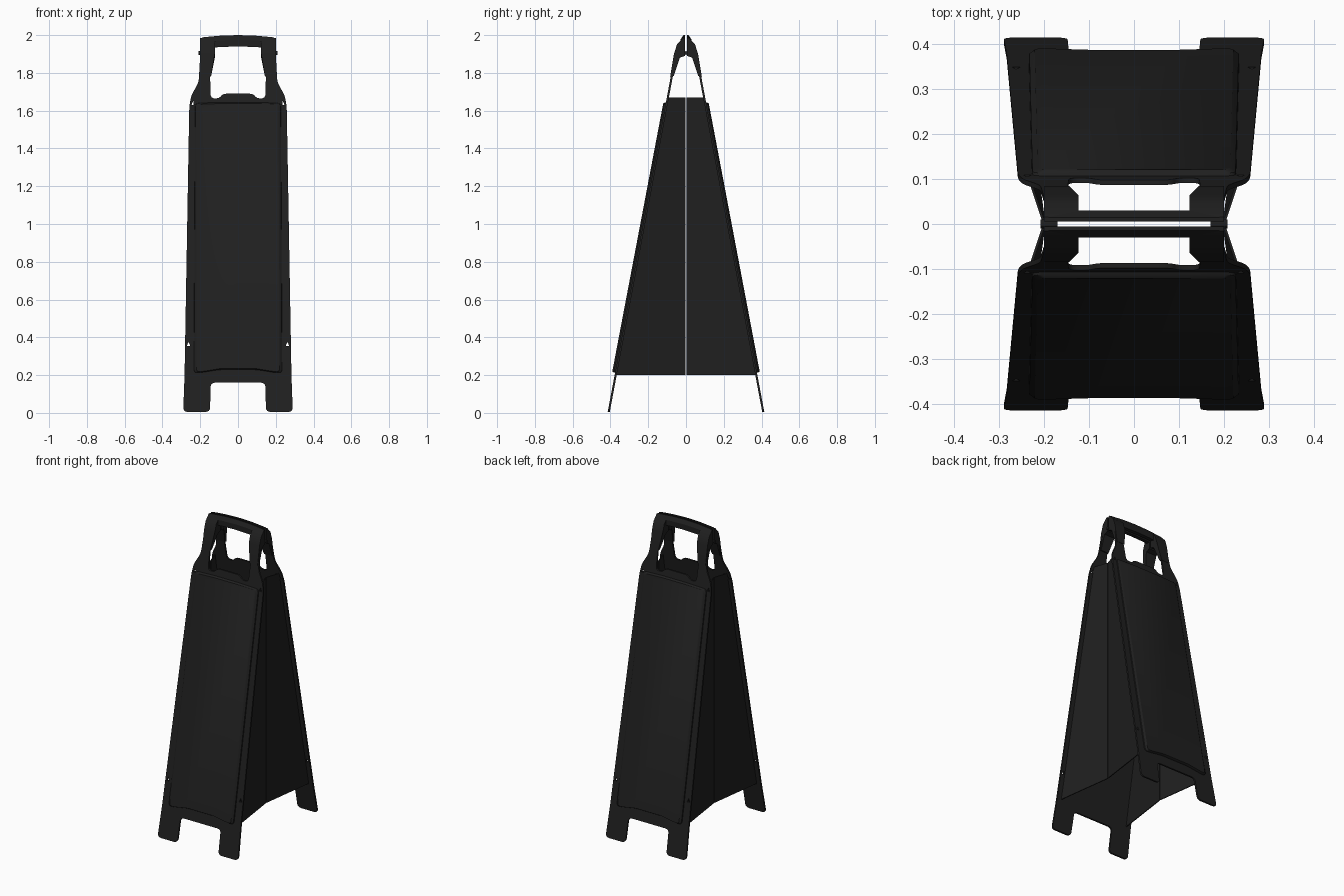
import bpy, bmesh, math
from mathutils import Vector, Matrix

cube = bpy.data.objects.get("Cube")
if cube:
    bpy.data.objects.remove(cube)

black = bpy.data.materials.new("black_plastic")
black.use_nodes = True
black.diffuse_color = (0.014, 0.014, 0.014, 1)
black.node_tree.nodes["Principled BSDF"].inputs["Base Color"].default_value = black.diffuse_color


def lean(z):
    """Distance of the sloping sheet from the middle plane."""
    return 0.41 - 0.188 * z


def mirrored(half):
    """Close a half outline (listed bottom to top, x > 0) across x = 0."""
    return half + [(-x, z) for x, z in reversed(half)]


def rounded(pts, r):
    """Soften every corner of a closed outline."""
    out = []
    for i, p in enumerate(pts):
        p = Vector(p)
        a, b = Vector(pts[i - 1]) - p, Vector(pts[(i + 1) % len(pts)]) - p
        a, b = [d.normalized() * min(r, d.length * 0.45) for d in (a, b)]
        for t in (0, 0.25, 0.5, 0.75, 1):
            out.append(p + a * (1 - t) ** 2 + b * t ** 2)
    return out


def finish(name, mesh, turn):
    obj = bpy.data.objects.new(name, mesh)
    bpy.context.collection.objects.link(obj)
    if turn:
        mesh.transform(Matrix.Rotation(math.pi, 4, "Z"))
    mesh.materials.clear()
    mesh.materials.append(black)
    bpy.ops.object.select_all(action="DESELECT")
    obj.select_set(True)
    bpy.context.view_layer.objects.active = obj
    bpy.ops.object.shade_smooth_by_angle(angle=math.radians(30))
    return obj


def sheet(name, loops, thick, turn):
    """Flat plate with holes, laid on the slope."""
    curve = bpy.data.curves.new(name, "CURVE")
    curve.dimensions, curve.fill_mode, curve.extrude = "2D", "BOTH", thick / 2
    for loop in loops:
        spline = curve.splines.new("POLY")
        spline.points.add(len(loop) - 1)
        for point, (x, z) in zip(spline.points, loop):
            point.co = (x, z, 0, 1)
        spline.use_cyclic_u = True
    temp = bpy.data.objects.new(name + "_outline", curve)
    bpy.context.collection.objects.link(temp)
    graph = bpy.context.evaluated_depsgraph_get()
    mesh = bpy.data.meshes.new_from_object(temp.evaluated_get(graph))
    bpy.data.objects.remove(temp)
    for v in mesh.vertices:
        x, z, w = v.co
        v.co = (x, -(lean(z) + w), z)
    return finish(name, mesh, turn)


def loft(name, rings, turn):
    """Solid between matching rings of 3D points."""
    bm = bmesh.new()
    rings = [[bm.verts.new(p) for p in ring] for ring in rings]
    for a, b in zip(rings, rings[1:]):
        for i in range(len(a)):
            j = (i + 1) % len(a)
            bm.faces.new((a[i], a[j], b[j], b[i]))
    bm.faces.new(rings[0])
    bm.faces.new(rings[-1])
    bmesh.ops.recalc_face_normals(bm, faces=bm.faces)
    mesh = bpy.data.meshes.new(name)
    bm.to_mesh(mesh)
    bm.free()
    return finish(name, mesh, turn)


# Outlines shared by both leaves
board = rounded(mirrored([
    (0.145, 0.16), (0.148, 0.005), (0.29, 0.005), (0.283, 0.2), (0.258, 1.62),
    (0.248, 1.68), (0.208, 1.75), (0.2, 1.9), (0.15, 1.9), (0.145, 1.665),
    (0.1, 1.665), (0.08, 1.69)]), 0.025)
holes = [[(s * x + dx, z + dz) for dx, dz in ((-0.009, -0.01), (0.009, -0.01), (0, 0.012))]
         for s in (-1, 1) for x, z in ((0.237, 1.64), (0.262, 0.365))]
face = rounded(mirrored([(0.1, 0.228), (0.2, 0.212), (0.235, 0.212), (0.228, 1.64), (0.1, 1.645)]), 0.02)
grip = [(0.006, 1.89), (0.033, 1.88), (0.064, 1.785), (0.084, 1.78), (0.064, 1.9), (0.048, 1.95),
        (0.016, 1.985), (0.006, 1.985)]

for side, turn in (("front", False), ("back", True)):
    sheet(side + "_board", [board] + holes, 0.011, turn)

    # Raised sign face with sloping edges
    loft(side + "_sign_face", [
        [(x * k, -(lean(z) + w), 0.93 + (z - 0.93) * kz) for x, z in face]
        for w, k, kz in ((0, 1, 1), (0.012, 0.99, 0.998), (0.02, 0.94, 0.99))], turn)

    # Handle: two curled end grips joined by an arched bar
    for s, hand in ((1, "left"), (-1, "right")):
        loft(f"{side}_{hand}_grip", [
            [(s * (x + (0.02 if z < 1.8 and x < 0.15 else 0)), -y, z) for y, z in grip]
            for x in (0.123, 0.135, 0.2)], turn)
    loft(side + "_handle_bar", [
        [(0.19 * t, -y, z - 0.012 * t * t) for y, z in
         ((0.006, 1.94), (0.03, 1.94), (0.03, 1.975), (0.014, 2.0), (0.006, 2.0))]
        for t in (-1, -0.5, 0, 0.5, 1)], turn)

    # Folding side gussets, creased inward at the middle
    for s, hand in ((1, "left"), (-1, "right")):
        gusset = [(0.2, 0.002, 0.2), (0.25, 0.368, 0.2), (0.232, 0.098, 1.67), (0.2, 0.002, 1.67)]
        loft(f"{side}_{hand}_gusset", [
            [(s * (x + t), -y, z) for x, y, z in gusset] for t in (-0.003, 0.003)], turn)

# Pivot pins joining the two leaves
for s, hand in ((1, "left"), (-1, "right")):
    loft(hand + "_pivot_pin", [
        [(x * s, 0.01 * math.cos(a * math.pi / 6), 1.905 + 0.01 * math.sin(a * math.pi / 6))
         for a in range(12)] for x in (0.17, 0.208)], False)
